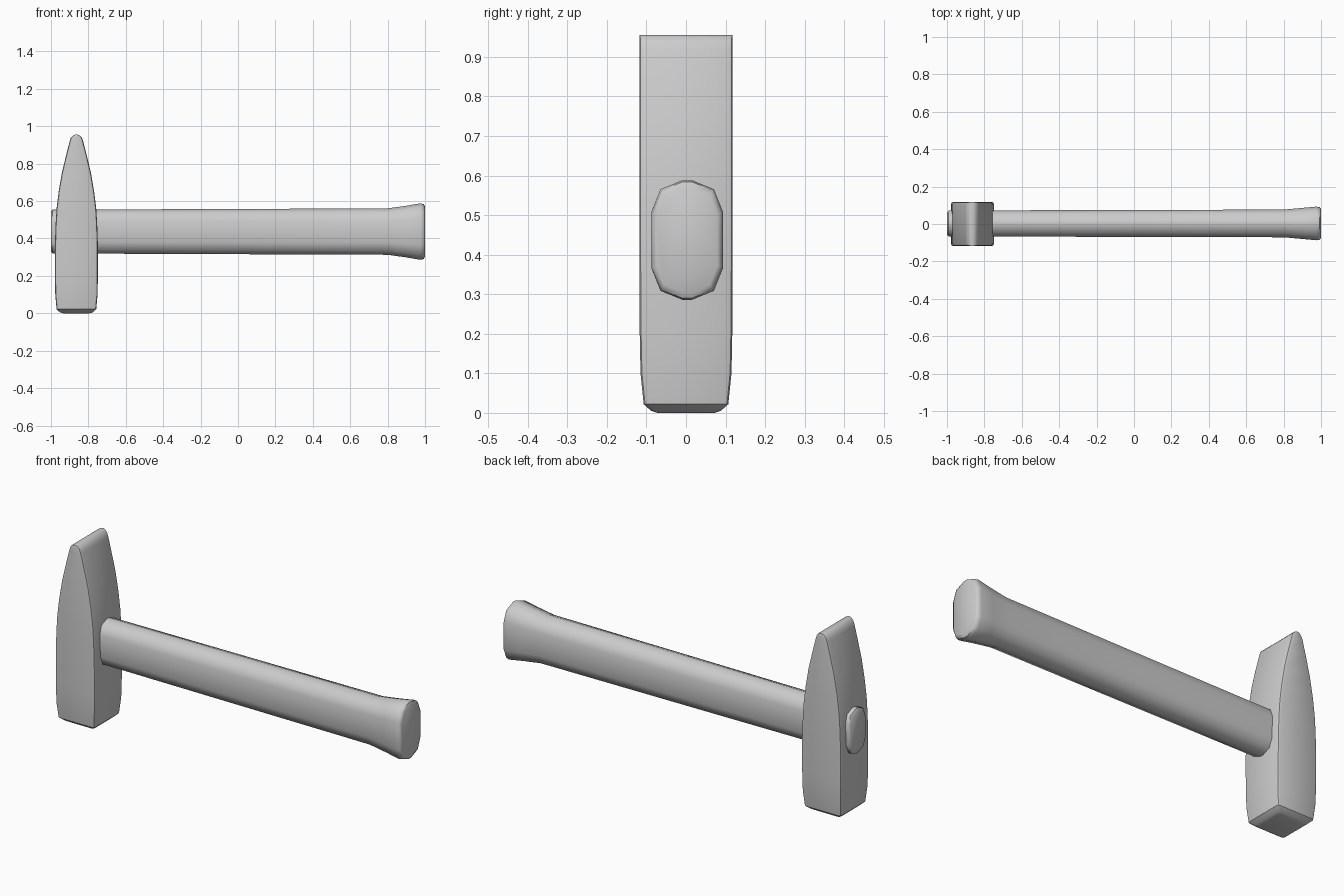
import bpy, bmesh, math

if "Cube" in bpy.data.objects:
    bpy.data.objects.remove(bpy.data.objects["Cube"])


def loft(name, rings, angle):
    """Skin a list of equal-length vertex rings and cap both ends."""
    bm = bmesh.new()
    loops = [[bm.verts.new(p) for p in ring] for ring in rings]
    n = len(loops[0])
    for a, b in zip(loops, loops[1:]):
        for i in range(n):
            j = (i + 1) % n
            bm.faces.new((a[i], a[j], b[j], b[i]))
    bm.faces.new(loops[0])
    bm.faces.new(loops[-1])
    bmesh.ops.recalc_face_normals(bm, faces=bm.faces)
    mesh = bpy.data.meshes.new(name)
    bm.to_mesh(mesh)
    bm.free()
    obj = bpy.data.objects.new(name, mesh)
    bpy.context.collection.objects.link(obj)
    bpy.ops.object.select_all(action='DESELECT')
    obj.select_set(True)
    bpy.context.view_layer.objects.active = obj
    bpy.ops.object.shade_smooth_by_angle(angle=math.radians(angle))
    return obj


def head_ring(z, hx, hy):
    """Rectangle with small rounded corners."""
    c = min(0.012, hx * 0.4)
    k = c * 0.3
    quarter = [(hx, hy - c), (hx - k, hy - k), (hx - c, hy)]
    pts = quarter + [(-x, y) for x, y in reversed(quarter)]
    pts += [(-x, -y) for x, y in pts]
    return [(-0.864 + x, y, z) for x, y in pts]


def handle_ring(x, hy, hz):
    """Twelve-sided elongated oval."""
    quarter = [(1, 0.48), (0.75, 0.85), (0.14, 1)]
    pts = quarter + [(-a, b) for a, b in reversed(quarter)]
    pts += [(-a, -b) for a, b in pts]
    return [(x, 0.003 + a * hy, 0.437 + b * hz) for a, b in pts]


# Forged head: square striking face below, wedge peen above
head = [(0.0, 0.070, 0.072), (0.005, 0.088, 0.088), (0.022, 0.106, 0.107),
        (0.10, 0.113, 0.115), (0.20, 0.115, 0.117), (0.36, 0.115, 0.118),
        (0.48, 0.111, 0.118), (0.56, 0.106, 0.118), (0.65, 0.095, 0.118),
        (0.75, 0.078, 0.118), (0.85, 0.054, 0.118), (0.92, 0.036, 0.118),
        (0.938, 0.030, 0.118), (0.951, 0.017, 0.118), (0.955, 0.007, 0.118)]
loft("hammer_head", [head_ring(*r) for r in head], 40)

# Handle: stub through the head, long grip, flared end
handle = [(-1.0, 0.060, 0.107), (-0.992, 0.069, 0.117), (-0.75, 0.070, 0.118),
          (0.0, 0.072, 0.121), (0.80, 0.074, 0.124), (0.90, 0.083, 0.138),
          (0.975, 0.090, 0.151), (0.993, 0.087, 0.147), (1.0, 0.077, 0.133)]
loft("handle", [handle_ring(*r) for r in handle], 50)
